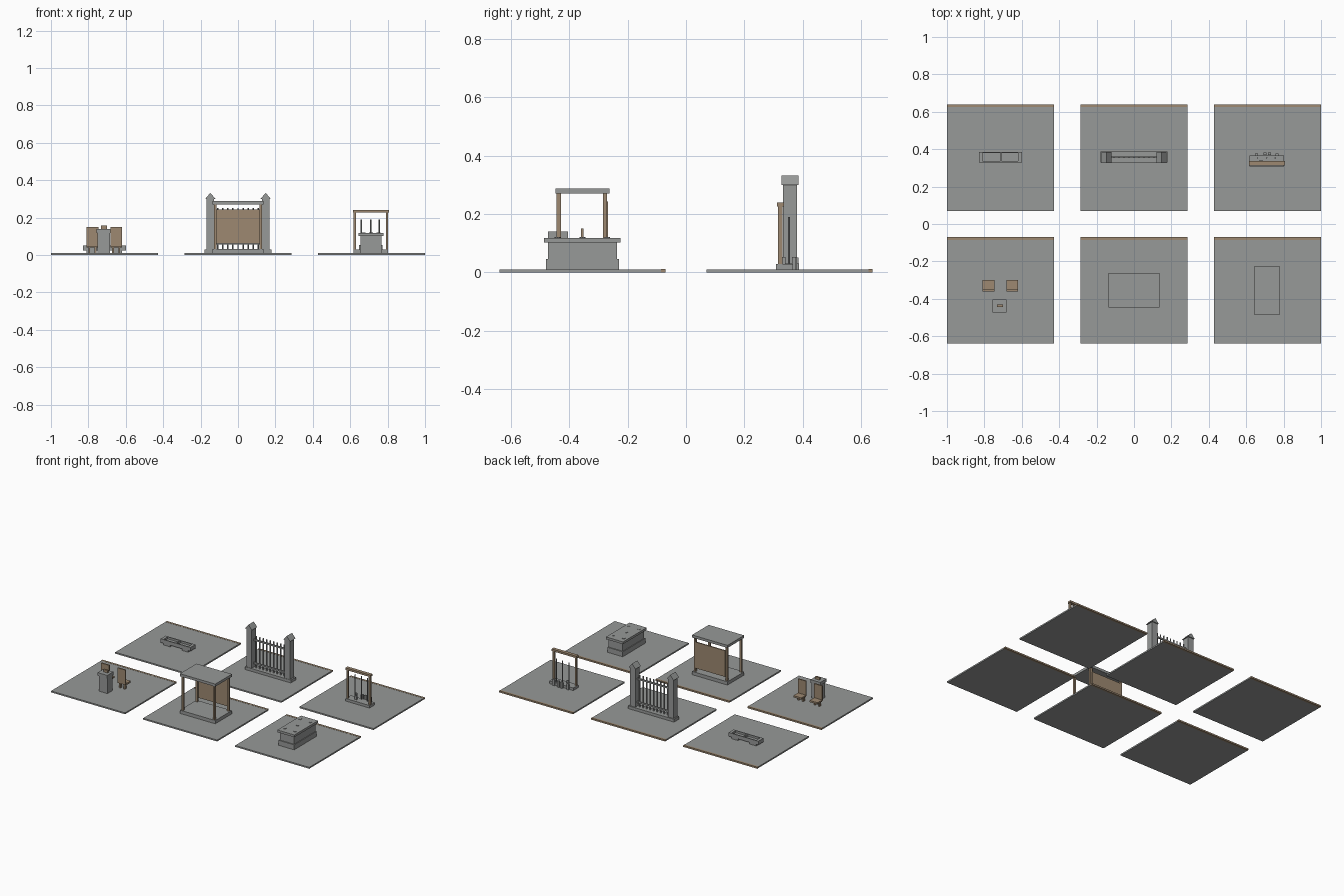
import bpy
import bmesh
import math

if "Cube" in bpy.data.objects:
    bpy.data.objects.remove(bpy.data.objects["Cube"])


def material(name, color):
    m = bpy.data.materials.new(name)
    m.diffuse_color = (*color, 1)
    m.use_nodes = True
    m.node_tree.nodes["Principled BSDF"].inputs["Base Color"].default_value = m.diffuse_color
    return m


GREY = material("stone grey", (0.31, 0.32, 0.315))
BROWN = material("wood brown", (0.34, 0.25, 0.165))


def finish(name, bm, mat):
    bmesh.ops.recalc_face_normals(bm, faces=bm.faces)
    me = bpy.data.meshes.new(name)
    bm.to_mesh(me)
    bm.free()
    me.materials.append(mat)
    ob = bpy.data.objects.new(name, me)
    bpy.context.collection.objects.link(ob)
    return ob


def box(name, x, y, z, mat=GREY):
    """Box from three (low, high) ranges."""
    bm = bmesh.new()
    bmesh.ops.create_cube(bm, size=1)
    for v in bm.verts:
        v.co = [r[0] + (c + 0.5) * (r[1] - r[0]) for c, r in zip(v.co, (x, y, z))]
    return finish(name, bm, mat)


def around(c, half):
    return (c - half, c + half)


def rod(name, x, y, z, r, mat=GREY, sides=8):
    bm = bmesh.new()
    bmesh.ops.create_cone(bm, cap_ends=True, segments=sides, radius1=r, radius2=r,
                          depth=z[1] - z[0])
    bmesh.ops.translate(bm, verts=bm.verts, vec=(x, y, (z[0] + z[1]) / 2))
    return finish(name, bm, mat)


def gable(name, x, y, z, half):
    """Triangular cap with its ridge along y."""
    bm = bmesh.new()
    ends = [[bm.verts.new((px, py, pz)) for px, pz in
             ((x - half, z[0]), (x + half, z[0]), (x, z[1]))] for py in y]
    bm.faces.new(ends[0])
    bm.faces.new(ends[1])
    for i in range(3):
        j = (i + 1) % 3
        bm.faces.new((ends[0][i], ends[0][j], ends[1][j], ends[1][i]))
    return finish(name, bm, GREY)


T = 0.01      # top of the tiles
P = 0.7133    # tile spacing
H = 0.2867    # tile half width

# Six ground tiles, each with a wooden strip along its back edge
for cx in (-P, 0, P):
    for cy in (-0.355, 0.355):
        box("ground_tile", around(cx, H), (cy - 0.285, cy + 0.27), (0, T))
        box("back_strip", around(cx, H), (cy + 0.27, cy + 0.285), (0, T + 0.001), BROWN)

# Lectern
box("lectern_column", (-0.75, -0.684), (-0.468, -0.41), (T, 0.118))
box("lectern_top", (-0.757, -0.682), (-0.473, -0.405), (0.118, 0.14))
box("lectern_block", (-0.733, -0.70), (-0.443, -0.43), (0.14, 0.157), BROWN)

# Two chairs with tall panels
for cx in (-0.778, -0.652):
    box("chair_back", around(cx, 0.031), (-0.36, -0.351), (0.045, 0.15), BROWN)
    box("chair_seat", around(cx, 0.031), (-0.351, -0.30), (0.04, 0.052), BROWN)
    for s in (-1, 1):
        box("chair_leg", around(cx + s * 0.017, 0.005), (-0.352, -0.335), (T, 0.04), BROWN)

# Shelter with flat roof and a wooden back wall
box("shelter_base", around(0, 0.137), (-0.447, -0.263), (T, 0.033))
box("shelter_roof", around(0, 0.137), (-0.447, -0.263), (0.27, 0.288))
for sx in (-1, 1):
    for cy in (-0.436, -0.278):
        box("shelter_post", around(sx * 0.122, 0.007), around(cy, 0.007), (0.033, 0.27), BROWN)
box("shelter_back_wall", around(0, 0.117), (-0.275, -0.267), (0.06, 0.243), BROWN)

# Stone table: stepped block with lid and small studs
for name, hx, hy, z in (("table_foot", 0.06, 0.125, (T, 0.045)),
                        ("table_body", 0.055, 0.118, (0.045, 0.102)),
                        ("table_lid", 0.066, 0.131, (0.102, 0.118))):
    box(name, around(0.711, hx), around(-0.355, hy), z)
for dx, dy in ((0, 0), (-0.04, -0.085), (0.04, -0.085), (-0.04, 0.085), (0.04, 0.085)):
    rod("table_stud", 0.711 + dx, -0.355 + dy, (0.118, 0.121), 0.01)

# Low trough bench with end blocks and a divider
box("bench_floor", (-0.83, -0.60), (0.33, 0.386), (0.024, 0.036))
for y in ((0.33, 0.337), (0.379, 0.386)):
    box("bench_rail", (-0.83, -0.60), y, (0.036, 0.05))
for x in ((-0.83, -0.81), (-0.715, -0.708), (-0.62, -0.60)):
    box("bench_divider", x, (0.337, 0.379), (0.036, 0.05))
for cx in (-0.785, -0.645):
    box("bench_support", around(cx, 0.025), (0.335, 0.381), (T, 0.024))

# Gate: two pillars with gabled caps
box("gate_base", around(0, 0.178), (0.33, 0.387), (T, 0.03))
for s in (-1, 1):
    box("gate_pillar", around(s * 0.148, 0.021), (0.333, 0.38), (0.03, 0.30))
    gable("pillar_cap", s * 0.148, (0.327, 0.386), (0.30, 0.332), 0.027)

# Gate bars and rails
for z in (0.06, 0.222):
    box("gate_rail", around(0, 0.127), around(0.357, 0.005), around(z, 0.005))
for i in range(9):
    rod("gate_bar", (i - 4) * 0.027, 0.357, (0.03, 0.25), 0.004)

# Rack: wooden frame on a stone base with upright rods
box("rack_base", (0.617, 0.803), (0.308, 0.366), (T, 0.028))
box("rack_beam", (0.614, 0.806), (0.312, 0.336), (0.226, 0.24), BROWN)
for cx in (0.624, 0.796):
    box("rack_post", around(cx, 0.006), (0.316, 0.33), (0.028, 0.226), BROWN)
for cx in (0.66, 0.709, 0.755):
    rod("rack_rod", cx, 0.353, (0.028, 0.19), 0.004)

# Small stones around the rods
for cx, cy in ((0.655, 0.37), (0.70, 0.375), (0.725, 0.375), (0.765, 0.37), (0.68, 0.335)):
    box("rack_stone", around(cx, 0.008), around(cy, 0.006), (T, 0.053))
